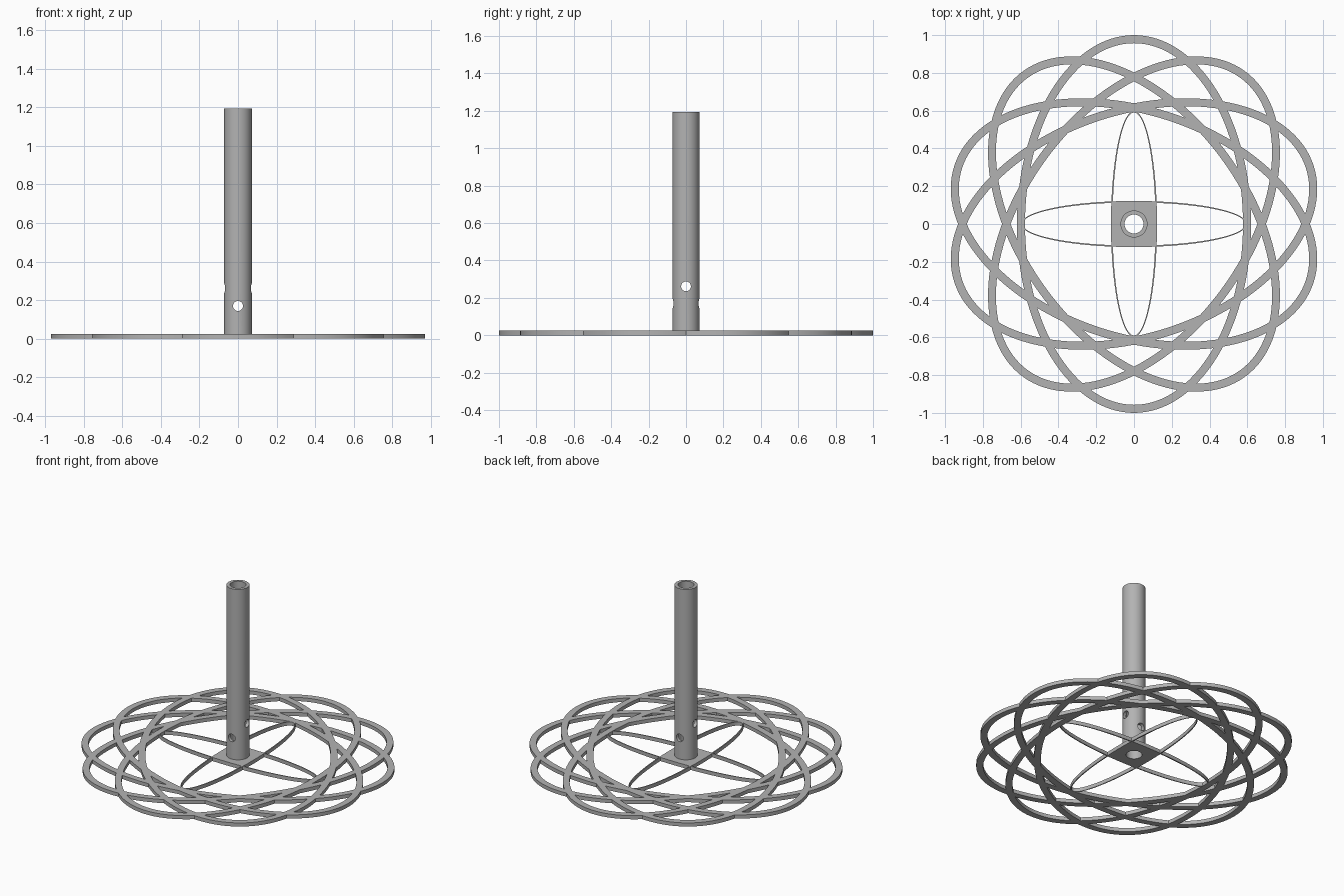
import bpy, bmesh, math
from mathutils import Matrix, Vector

cube = bpy.data.objects.get("Cube")
if cube:
    bpy.data.objects.remove(cube, do_unlink=True)

THICK = 0.025
HEIGHT = 1.195
BAND = 0.043
SEGS = 128

grey = bpy.data.materials.new("warm_grey")
grey.use_nodes = True
colour = (0.45, 0.45, 0.45, 1)
grey.diffuse_color = colour
grey.node_tree.nodes["Principled BSDF"].inputs["Base Color"].default_value = colour


def make_object(name, bm):
    bmesh.ops.recalc_face_normals(bm, faces=bm.faces[:])
    mesh = bpy.data.meshes.new(name)
    bm.to_mesh(mesh)
    bm.free()
    obj = bpy.data.objects.new(name, mesh)
    bpy.context.collection.objects.link(obj)
    mesh.materials.append(grey)
    return obj


def ellipse(bm, a, b, turn, z):
    rot = Matrix.Rotation(turn, 3, 'Z')
    angles = [math.tau * i / SEGS for i in range(SEGS)]
    return [bm.verts.new(rot @ Vector((a * math.cos(t), b * math.sin(t), z))) for t in angles]


def ring(name, a, b, wall, turn):
    """Flat elliptical band standing on the ground."""
    bm = bmesh.new()
    loops = [ellipse(bm, a, b, turn, 0), ellipse(bm, a, b, turn, THICK),
             ellipse(bm, a - wall, b - wall, turn, THICK), ellipse(bm, a - wall, b - wall, turn, 0)]
    for k in range(4):
        p, q = loops[k], loops[(k + 1) % 4]
        for i in range(SEGS):
            j = (i + 1) % SEGS
            bm.faces.new((p[i], p[j], q[j], q[i]))
    return make_object(name, bm)


def disc(name, a, b, turn):
    bm = bmesh.new()
    low, high = ellipse(bm, a, b, turn, 0), ellipse(bm, a, b, turn, THICK)
    bm.faces.new(low)
    bm.faces.new(high)
    for i in range(SEGS):
        j = (i + 1) % SEGS
        bm.faces.new((low[i], low[j], high[j], high[i]))
    return make_object(name, bm)


def cylinder(name, radius, length, centre, axis='Z', segs=64):
    bm = bmesh.new()
    turn = {'X': Matrix.Rotation(math.pi / 2, 4, 'Y'),
            'Y': Matrix.Rotation(math.pi / 2, 4, 'X'), 'Z': Matrix()}[axis]
    bmesh.ops.create_cone(bm, cap_ends=True, segments=segs, radius1=radius, radius2=radius,
                          depth=length, matrix=Matrix.Translation(centre) @ turn)
    return make_object(name, bm)


def combine(target, other, operation, keep=False):
    mod = target.modifiers.new(operation.lower(), 'BOOLEAN')
    mod.operation = operation
    mod.solver = 'EXACT'
    mod.object = other
    bpy.context.view_layer.objects.active = target
    bpy.ops.object.modifier_apply(modifier=mod.name)
    if not keep:
        bpy.data.objects.remove(other, do_unlink=True)


# Lattice of five wide ellipses, plus two slim ones reaching in to the hub
lattice = ring("base_lattice", 1.0, 0.62, BAND, math.pi / 2)
for k in range(1, 5):
    combine(lattice, ring("band", 1.0, 0.62, BAND, math.pi / 2 + k * math.pi / 5), 'UNION')
for turn in (0, math.pi / 2):
    combine(lattice, ring("slim_band", 0.598, 0.122, 0.008, turn), 'UNION')

# Hub plate where the slim ellipses overlap
plate = disc("hub_plate", 0.598, 0.122, 0)
combine(plate, disc("cross_disc", 0.598, 0.122, math.pi / 2), 'INTERSECT')
combine(lattice, plate, 'UNION')

# Upright tube with a bore and two cross holes
tube = cylinder("upright_tube", 0.0715, HEIGHT - THICK, (0, 0, (HEIGHT + THICK) / 2))
bore = cylinder("bore", 0.05, 3, (0, 0, 0.5))
combine(lattice, bore, 'DIFFERENCE', keep=True)
combine(tube, bore, 'DIFFERENCE')
combine(tube, cylinder("front_hole", 0.026, 1, (0, 0, 0.17), 'Y', 32), 'DIFFERENCE')
combine(tube, cylinder("side_hole", 0.026, 1, (0, 0, 0.262), 'X', 32), 'DIFFERENCE')

for obj in (lattice, tube):
    bpy.ops.object.select_all(action='DESELECT')
    obj.select_set(True)
    bpy.context.view_layer.objects.active = obj
    bpy.ops.object.shade_smooth_by_angle(angle=math.radians(30))
